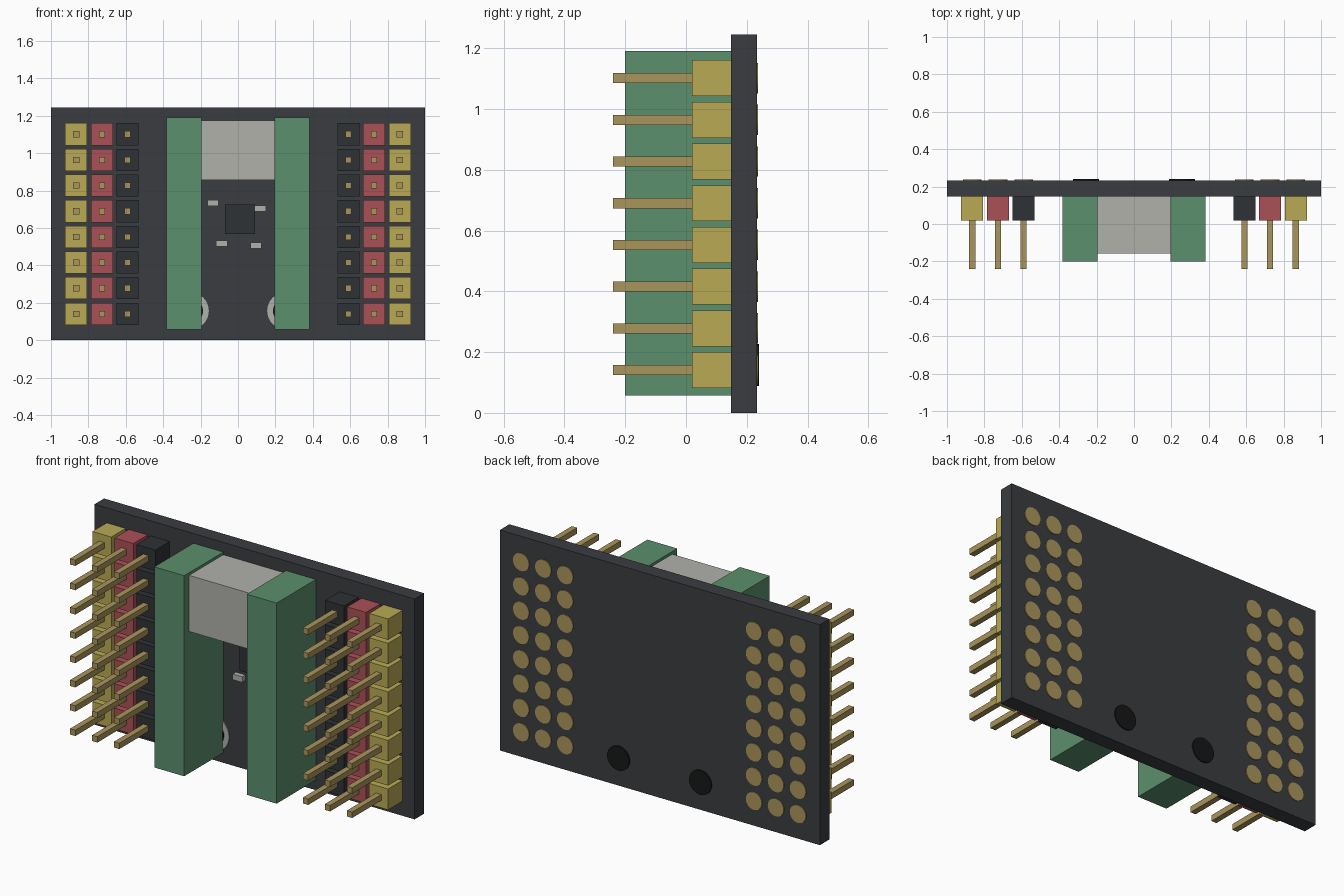
import bpy, bmesh, math
from mathutils import Matrix, Vector

if "Cube" in bpy.data.objects:
    bpy.data.objects.remove(bpy.data.objects["Cube"])

BOARD_FRONT, BOARD_BACK = 0.148, 0.233
ROWS = [0.141 + i * 0.1372 for i in range(8)]
COLUMNS = {"signal": 0.865, "power": 0.727, "ground": 0.59}


def material(name, r, g, b):
    m = bpy.data.materials.new(name)
    m.diffuse_color = tuple((c / 255) ** 2.2 for c in (r, g, b)) + (1,)
    m.use_nodes = True
    m.node_tree.nodes["Principled BSDF"].inputs["Base Color"].default_value = m.diffuse_color
    return m


BLACK = material("board_black", 60, 63, 66)
DARK = material("dark_plastic", 50, 53, 56)
HOLE = material("hole_black", 28, 29, 30)
YELLOW = material("yellow", 184, 168, 85)
RED = material("red", 170, 82, 88)
GOLD = material("gold", 168, 148, 92)
GREEN = material("green", 92, 142, 108)
SILVER = material("silver", 175, 175, 170)


def finish(name, bm, mat):
    bmesh.ops.recalc_face_normals(bm, faces=bm.faces)
    mesh = bpy.data.meshes.new(name)
    bm.to_mesh(mesh)
    bm.free()
    mesh.materials.append(mat)
    obj = bpy.data.objects.new(name, mesh)
    bpy.context.collection.objects.link(obj)
    return obj


def add_box(bm, x, y, z):
    """Box from (min, max) pairs."""
    lo, hi = Vector((x[0], y[0], z[0])), Vector((x[1], y[1], z[1]))
    m = Matrix.Translation((lo + hi) / 2) @ Matrix.Diagonal((*(hi - lo), 1))
    bmesh.ops.create_cube(bm, size=1, matrix=m)


def box(name, x, y, z, mat):
    bm = bmesh.new()
    add_box(bm, x, y, z)
    return finish(name, bm, mat)


def add_disc(bm, x, z, r, y0, y1, sides=32):
    m = Matrix.Translation((x, (y0 + y1) / 2, z)) @ Matrix.Rotation(math.pi / 2, 4, 'X')
    bmesh.ops.create_cone(bm, cap_ends=True, segments=sides, radius1=r, radius2=r,
                          depth=y1 - y0, matrix=m)


def span(c, half):
    return (c - half, c + half)


# Circuit board
box("board", (-1, 1), (BOARD_FRONT, BOARD_BACK), (0, 1.245), BLACK)

for side, s in (("left", -1), ("right", 1)):
    # Pin header columns: plastic blocks, pins and solder pads
    for (kind, cx), mat in zip(COLUMNS.items(), (YELLOW, RED, DARK)):
        blocks, pins, pads = bmesh.new(), bmesh.new(), bmesh.new()
        for z in ROWS:
            x = s * cx
            add_box(blocks, span(x, 0.059), (0.02, BOARD_FRONT), span(z, 0.059))
            add_box(pins, span(x, 0.0165), (-0.24, 0.1), span(z, 0.0165))
            add_disc(pads, x, z, 0.05, BOARD_BACK - 0.01, 0.2375)
        finish(f"{side}_{kind}_header_blocks", blocks, mat)
        finish(f"{side}_{kind}_header_pins", pins, GOLD)
        finish(f"{side}_{kind}_solder_pads", pads, GOLD)

    # Tall green terminal strip
    box(f"{side}_terminal_strip", span(s * 0.289, 0.0935), (-0.201, BOARD_FRONT),
        (0.057, 1.19), GREEN)

    # Mounting hole: plated disc with a dark plug through the board
    ring, plug = bmesh.new(), bmesh.new()
    add_disc(ring, s * 0.256, 0.157, 0.1, 0.144, BOARD_FRONT + 0.02)
    for v in ring.verts:
        v.co.y -= 0.02
        v.co.y = max(v.co.y, 0.142)
    add_disc(plug, s * 0.256, 0.157, 0.069, 0.139, 0.24)
    finish(f"{side}_hole_ring", ring, SILVER)
    finish(f"{side}_hole_plug", plug, HOLE)

# Battery connector between the strips
box("connector", (-0.1955, 0.1955), (-0.157, BOARD_FRONT), (0.858, 1.175), SILVER)

# Regulator chip and small surface parts
box("chip", (-0.07, 0.09), (0.112, BOARD_FRONT), (0.568, 0.725), DARK)
smd = bmesh.new()
for x, z in ((-0.133, 0.733), (0.12, 0.705), (-0.087, 0.517), (0.096, 0.506)):
    add_box(smd, span(x, 0.03), (0.12, BOARD_FRONT), span(z, 0.016))
finish("small_components", smd, SILVER)
